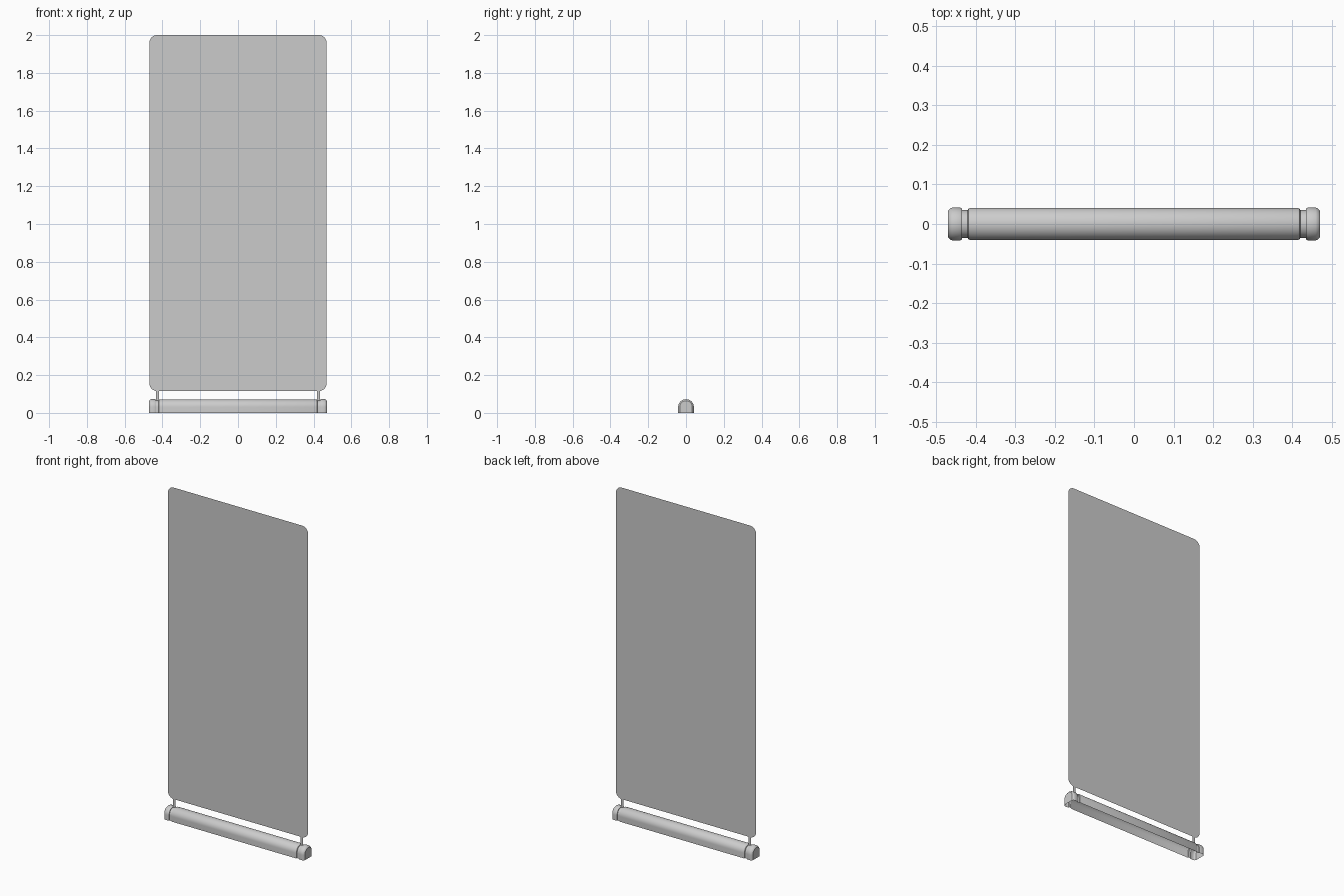
import bpy, bmesh
from math import sin, cos, pi

if "Cube" in bpy.data.objects:
    bpy.data.objects.remove(bpy.data.objects["Cube"])


def finish(name, bm, smooth=False):
    me = bpy.data.meshes.new(name)
    bm.to_mesh(me)
    bm.free()
    ob = bpy.data.objects.new(name, me)
    bpy.context.collection.objects.link(ob)
    if smooth:
        bpy.ops.object.select_all(action='DESELECT')
        bpy.context.view_layer.objects.active = ob
        ob.select_set(True)
        bpy.ops.object.shade_smooth_by_angle(angle=0.6)
    return ob


def flat_sheet(name, points):
    """Paper-thin sheet in the y = 0 plane from (x, z) points."""
    bm = bmesh.new()
    bm.faces.new([bm.verts.new((x, 0, z)) for x, z in points])
    return finish(name, bm)


def arch(bm, x, r, n=20):
    """Arched cross-section, open at the floor."""
    zc = 0.031
    pts = [(-r, 0)]
    pts += [(-r * cos(pi * i / n), zc + r * sin(pi * i / n)) for i in range(n + 1)]
    pts += [(r, 0)]
    return [bm.verts.new((x, y, z)) for y, z in pts]


def arched_shell(name, sections, end_cap=False):
    """Loft arches along x; sections are (x, radius)."""
    bm = bmesh.new()
    rings = [arch(bm, x, r) for x, r in sections]
    for a, b in zip(rings, rings[1:]):
        for i in range(len(a) - 1):
            bm.faces.new((a[i], a[i + 1], b[i + 1], b[i]))
    if end_cap:
        bm.faces.new(rings[-1])
    bmesh.ops.recalc_face_normals(bm, faces=bm.faces)
    return finish(name, bm, True)


# Banner panel with rounded corners
W, Z0, Z1, R = 0.469, 0.116, 2.0, 0.04
outline = []
for cx, cz, start in ((W - R, Z1 - R, 0), (-W + R, Z1 - R, 90),
                      (-W + R, Z0 + R, 180), (W - R, Z0 + R, 270)):
    for k in range(9):
        a = (start + k * 90 / 8) * pi / 180
        outline.append((cx + R * cos(a), cz + R * sin(a)))
flat_sheet("banner_panel", outline)

# Long base housing
HALF = [(0.413, 0.041), (0.418, 0.039), (0.42, 0.035)]
arched_shell("base_housing", [(-x, r) for x, r in reversed(HALF)] + HALF)

# Groove, end cap and flat hanger tab at each end
for side, s in (("left", -1), ("right", 1)):
    arched_shell(side + "_groove", [(s * 0.42, 0.035), (s * 0.434, 0.035)])
    arched_shell(side + "_end_cap",
                 [(s * x, r) for x, r in ((0.434, 0.035), (0.434, 0.039), (0.439, 0.0415),
                                          (0.459, 0.0415), (0.465, 0.039), (0.47, 0.033))],
                 end_cap=True)
    flat_sheet(side + "_hanger_tab", [(s * 0.419, 0.03), (s * 0.435, 0.03),
                                      (s * 0.435, 0.118), (s * 0.419, 0.118)])
